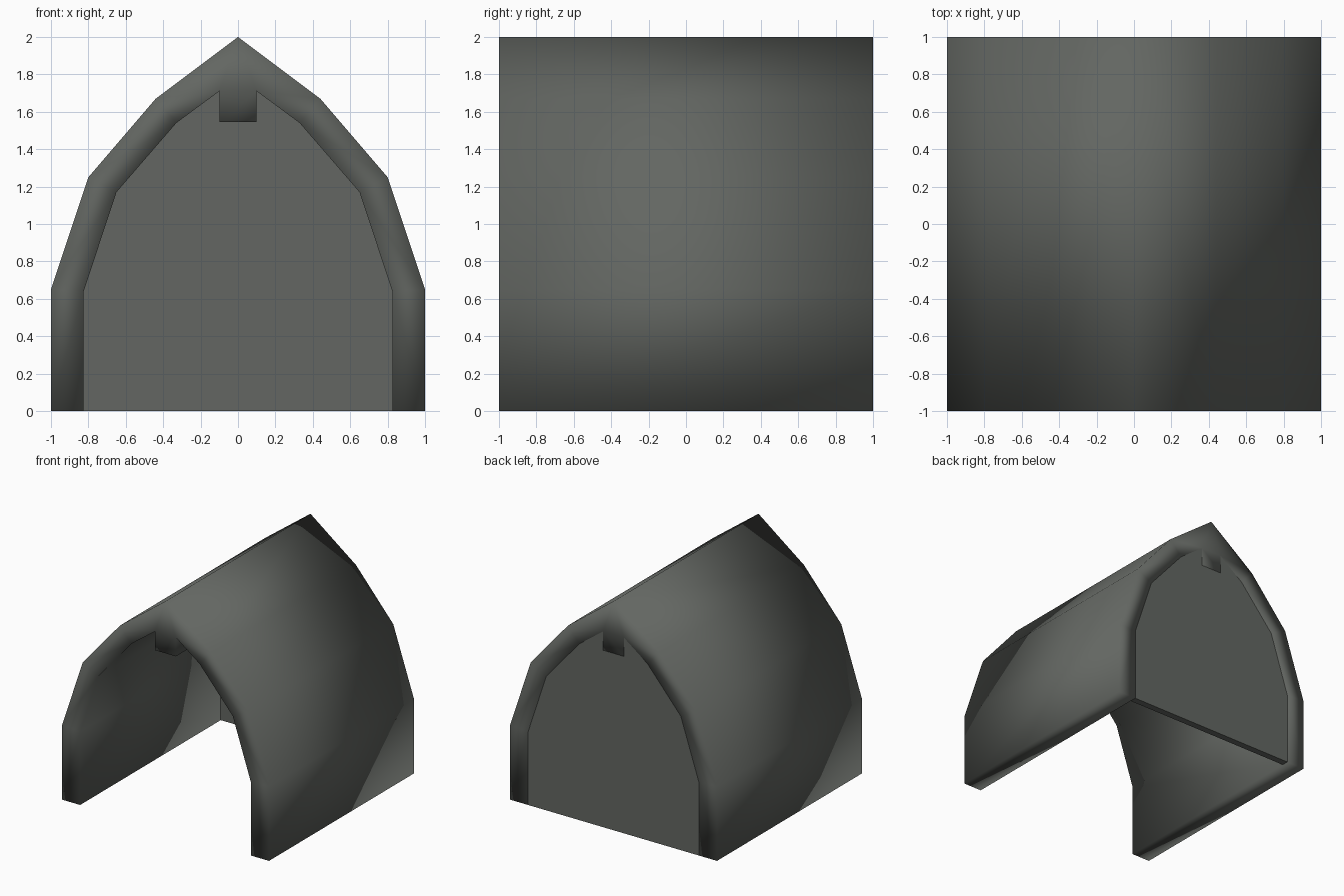
import bpy, bmesh

if "Cube" in bpy.data.objects:
    bpy.data.objects.remove(bpy.data.objects["Cube"])

mat = bpy.data.materials.new("dark grey green")
mat.diffuse_color = (0.125, 0.134, 0.122, 1)
mat.use_nodes = True
mat.node_tree.nodes["Principled BSDF"].inputs["Base Color"].default_value = mat.diffuse_color

# Half profiles (x, z) from floor to ridge, mirrored on use
outer_half = [(1, 0), (1, 0.65), (0.8, 1.25), (0.44, 1.67)]
inner_half = [(0.825, 0), (0.825, 0.64), (0.65, 1.17), (0.33, 1.54), (0.1, 1.71)]
apex = (0, 2)
beam_low = (0.1, 1.545)
WALL_T = 0.06


def extrude_cells(name, cells, y0, y1, smooth):
    """Extrude a patchwork of 2D cells along y into one closed solid."""
    bm = bmesh.new()
    cache = {}

    def vert(p):
        if p not in cache:
            cache[p] = bm.verts.new((p[0], y0, p[1]))
        return cache[p]

    for c in cells:
        bm.faces.new([vert(p) for p in c])
    ext = bmesh.ops.extrude_face_region(bm, geom=bm.faces[:], use_keep_orig=True)
    for g in ext["geom"]:
        if isinstance(g, bmesh.types.BMVert):
            g.co.y = y1
    bmesh.ops.recalc_face_normals(bm, faces=bm.faces[:])
    for f in bm.faces:
        f.smooth = smooth
    me = bpy.data.meshes.new(name)
    bm.to_mesh(me)
    bm.free()
    me.materials.append(mat)
    ob = bpy.data.objects.new(name, me)
    bpy.context.collection.objects.link(ob)
    return ob


def flip(p):
    return (-p[0], p[1])


# Arched shell with the ridge beam hanging under its peak
cells = []
full_outer = outer_half + [apex]
for i in range(4):
    quad = [full_outer[i], full_outer[i + 1], inner_half[i + 1], inner_half[i]]
    cells += [quad, [flip(p) for p in quad]]
top = inner_half[-1]
cells.append([apex, flip(top), top])
cells.append([top, flip(top), flip(beam_low), beam_low])
extrude_cells("arched_shell", cells, -1, 1, True)

# Thin back wall filling the arch
loop = inner_half + [beam_low]
extrude_cells("back_wall", [loop + [flip(p) for p in reversed(loop)]], 1 - WALL_T, 1, False)
